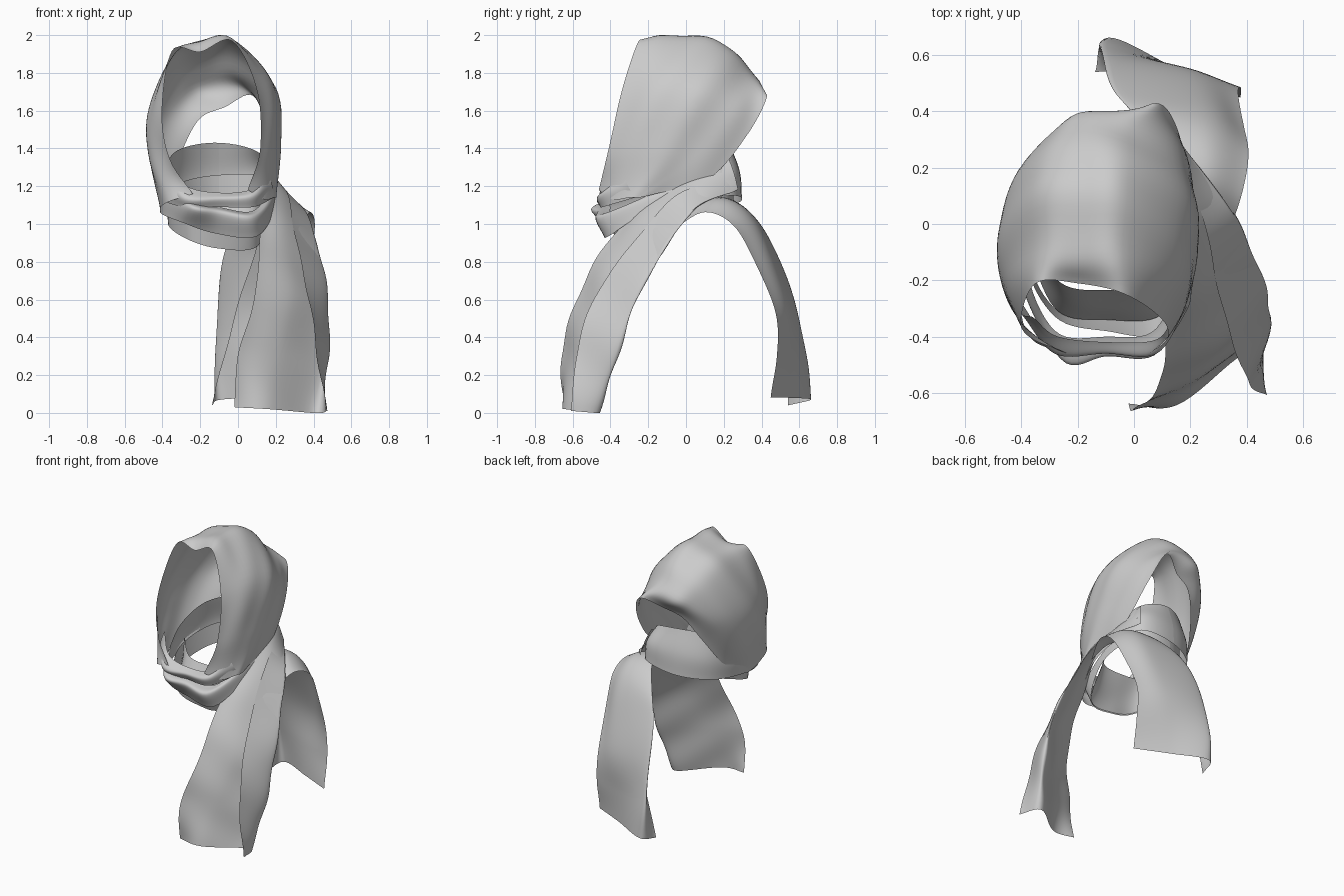
import bpy, math
from mathutils import Vector


def spline(pts, n, closed=False):
    """Catmull-Rom through the points, n steps per span."""
    p = [Vector(q) for q in pts]
    if closed:
        p = [p[-1]] + p + [p[0], p[1]]
    else:
        p = [2 * p[0] - p[1]] + p + [2 * p[-1] - p[-2]]
    out = []
    for i in range(1, len(p) - 2):
        a, b, c, d = p[i - 1:i + 3]
        for k in range(n):
            t = k / n
            out.append(0.5 * (2 * b + (c - a) * t + (2 * a - 5 * b + 4 * c - d) * t * t
                              + (3 * b - a - 3 * c + d) * t ** 3))
    out.append(p[-2].copy())
    return out


def sheet(name, rows, n=8, closed=False, ripple=0.0, freq=(20, 14, 9)):
    """Cloth surface lofted through rows of guide points."""
    rows = [spline(r, n, closed) for r in rows]
    grid = list(zip(*[spline(col, n) for col in zip(*rows)]))
    w = len(grid[0])
    verts = [v for row in grid for v in row]
    faces = [(i * w + j, i * w + j + 1, (i + 1) * w + j + 1, (i + 1) * w + j)
             for i in range(len(grid) - 1) for j in range(w - 1)]
    me = bpy.data.meshes.new(name)
    me.from_pydata(verts, [], faces)
    me.update()
    # soft cloth wrinkles
    moves = [v.normal * ripple * math.sin(v.co.dot(Vector(freq))) for v in me.vertices]
    for v, m in zip(me.vertices, moves):
        v.co += m
        v.co.z = min(max(v.co.z, 0.0), 2.0)
    for f in me.polygons:
        f.use_smooth = True
    ob = bpy.data.objects.new(name, me)
    bpy.context.collection.objects.link(ob)
    return ob


# Hood: hoops from the face opening to the back hem, each left to right
rim = [(-.24, -.46, 1.16), (-.36, -.41, 1.34), (-.40, -.34, 1.60), (-.35, -.21, 1.92),
       (-.20, -.21, 1.91), (-.03, -.25, 1.97), (.10, -.34, 1.70), (.12, -.41, 1.40), (.05, -.46, 1.18)]
brow = [(-.36, -.41, 1.12), (-.45, -.27, 1.34), (-.46, -.18, 1.60), (-.34, -.10, 1.90),
        (-.20, -.10, 1.965), (-.04, -.10, 1.985), (.16, -.17, 1.75), (.20, -.24, 1.42), (.14, -.39, 1.13)]
crown = [(-.41, -.28, 1.09), (-.475, -.08, 1.37), (-.465, .03, 1.60), (-.34, .15, 1.87),
         (-.18, .17, 1.95), (-.02, .16, 1.95), (.20, .06, 1.72), (.225, -.08, 1.42), (.19, -.30, 1.14)]
nape = [(-.41, -.20, 1.07), (-.43, .03, 1.27), (-.40, .20, 1.52), (-.29, .33, 1.68),
        (-.18, .39, 1.74), (-.01, .345, 1.78), (.17, .25, 1.62), (.215, .05, 1.36), (.20, -.25, 1.14)]
hem = [(-.41, -.12, 1.06), (-.37, .08, 1.18), (-.29, .23, 1.40), (-.20, .31, 1.56),
       (-.07, .35, 1.62), (.08, .43, 1.68), (.16, .33, 1.48), (.19, .12, 1.24), (.20, -.20, 1.15)]
sheet("hood", [rim, brow, crown, nape, hem], ripple=0.003, freq=(6, 26, -16))

# Band under the chin, joining both sides of the hood
sheet("chin_band", [
    [(-.36, -.33, 1.33), (-.27, -.40, 1.20), (-.08, -.42, 1.165), (.08, -.41, 1.19), (.14, -.33, 1.30)],
    [(-.40, -.32, 1.22), (-.28, -.46, 1.14), (-.10, -.46, 1.135), (.08, -.46, 1.15), (.18, -.31, 1.21)],
    [(-.40, -.28, 1.12), (-.28, -.44, 1.09), (-.10, -.44, 1.09), (.08, -.44, 1.09), (.19, -.27, 1.14)]])

# Collar wound round the neck, high at the back and low in front
sheet("neck_wrap", [
    [(-.10, .23, 1.43), (-.32, .10, 1.39), (-.38, -.15, 1.27), (-.28, -.38, 1.14),
     (-.10, -.40, 1.09), (.08, -.37, 1.07), (.16, -.12, 1.20), (.12, .16, 1.37)],
    [(-.10, .28, 1.27), (-.33, .15, 1.23), (-.41, -.15, 1.16), (-.26, -.48, 1.09),
     (-.10, -.47, 1.06), (.09, -.45, 1.04), (.19, -.14, 1.16), (.16, .22, 1.27)],
    [(-.10, .29, 1.12), (-.33, .15, 1.09), (-.41, -.15, 1.06), (-.30, -.39, 1.01),
     (-.12, -.41, .95), (.10, -.41, .935), (.20, -.15, 1.09), (.17, .23, 1.15)]],
    closed=True)

# Lower layer of the wrap, folding up again inside the collar
sheet("under_wrap", [
    [(-.10, .24, 1.26), (-.30, .11, 1.22), (-.38, -.13, 1.13), (-.28, -.33, 1.04),
     (-.1, -.38, 1.0), (.10, -.38, 1.0), (.17, -.13, 1.13), (.13, .18, 1.25)],
    [(-.10, .25, 1.10), (-.29, .12, 1.08), (-.37, -.12, 1.0), (-.27, -.31, .92),
     (-.1, -.34, .87), (.10, -.32, .88), (.17, -.11, 1.07), (.13, .19, 1.12)]],
    closed=True)
sheet("inner_fold", [
    [(-.37, -.12, 1.02), (-.27, -.31, .93), (-.1, -.34, .88), (.10, -.32, .89), (.17, -.11, 1.07)],
    [(-.35, -.13, 1.10), (-.25, -.27, 1.03), (-.1, -.30, .99), (.08, -.27, .99), (.15, -.11, 1.12)],
    [(-.34, -.13, 1.22), (-.24, -.22, 1.14), (-.1, -.235, 1.12), (.07, -.22, 1.13), (.14, -.11, 1.2)]])

# Front tail: left edge, panel, folded side, free edge of the flap
sheet("front_tail", [
    [(.12, .22, 1.36), (.15, .25, 1.28), (.175, .275, 1.18), (.18, .25, 1.24)],
    [(.18, -.08, 1.20), (.25, -.01, 1.17), (.345, .05, 1.08), (.26, -.05, 1.15)],
    [(.12, -.38, .95), (.25, -.28, .95), (.43, -.12, .85), (.32, -.32, .85)],
    [(.09, -.57, .62), (.28, -.45, .62), (.475, -.26, .60), (.38, -.50, .58)],
    [(.00, -.66, .30), (.20, -.57, .30), (.47, -.36, .30), (.42, -.58, .30)],
    [(-.02, -.64, .03), (.15, -.64, .02), (.41, -.46, .0), (.47, -.61, .01)]],
    n=10, ripple=0.005, freq=(9, 6, 16))

# Back tail: right edge, panel, folded side, free edge of the flap
sheet("back_tail", [
    [(.33, -.05, .99), (.25, .02, 1.10), (.15, .08, 1.15), (.17, .08, 1.10)],
    [(.38, .10, 1.06), (.26, .19, 1.13), (.10, .25, 1.12), (.16, .20, 1.08)],
    [(.405, .24, 1.00), (.25, .33, 1.05), (.00, .39, 1.00), (.12, .30, .99)],
    [(.39, .35, .83), (.24, .44, .86), (-.07, .48, .84), (.09, .40, .84)],
    [(.37, .47, .55), (.20, .54, .57), (-.10, .58, .57), (.00, .50, .57)],
    [(.38, .48, .30), (.15, .56, .30), (-.11, .64, .30), (-.07, .54, .30)],
    [(.38, .45, .08), (.15, .55, .08), (-.09, .66, .07), (-.14, .54, .04)]],
    n=10, ripple=0.003, freq=(9, 6, 12))
